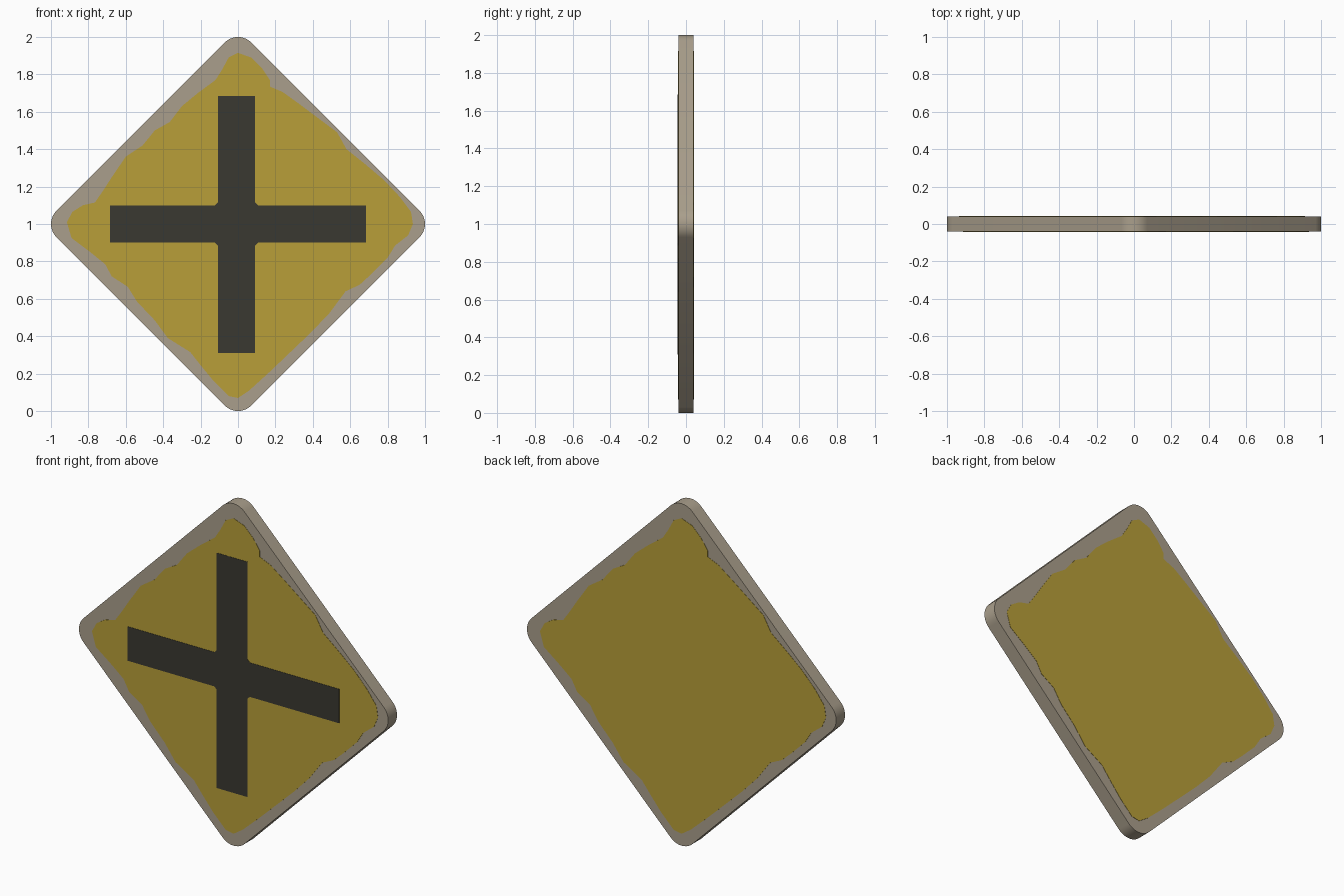
import bpy, bmesh, math

if "Cube" in bpy.data.objects:
    bpy.data.objects.remove(bpy.data.objects["Cube"])

HALF = 0.041      # half thickness of the board
SKIN = 0.0015     # thickness of the painted layers


def material(name, r, g, b):
    def lin(c):
        c /= 255
        return c / 12.92 if c <= 0.04045 else ((c + 0.055) / 1.055) ** 2.4
    m = bpy.data.materials.new(name)
    m.diffuse_color = (lin(r), lin(g), lin(b), 1)
    m.use_nodes = True
    m.node_tree.nodes["Principled BSDF"].inputs["Base Color"].default_value = m.diffuse_color
    return m


def prism(name, outline, y0, y1, mat):
    """Extrude an (x, z) outline from y0 to y1."""
    bm = bmesh.new()
    face = bm.faces.new([bm.verts.new((x, y0, z)) for x, z in outline])
    ext = bmesh.ops.extrude_face_region(bm, geom=[face], use_keep_orig=True)
    for v in ext["geom"]:
        if isinstance(v, bmesh.types.BMVert):
            v.co.y = y1
    bmesh.ops.recalc_face_normals(bm, faces=bm.faces)
    bmesh.ops.triangulate(bm, faces=[f for f in bm.faces if len(f.verts) > 4])
    me = bpy.data.meshes.new(name)
    bm.to_mesh(me)
    bm.free()
    me.materials.append(mat)
    ob = bpy.data.objects.new(name, me)
    bpy.context.collection.objects.link(ob)
    return ob


bare = material("bare_metal", 170, 159, 140)
yellow = material("yellow_paint", 184, 159, 57)
black = material("black_paint", 58, 56, 49)

# Diamond board with rounded corners
R, STEPS = 0.10, 10
centre = 1 - R
board_outline = []
for k in range(4):
    a = k * math.pi / 2
    cx, cz = centre * math.cos(a), 1 + centre * math.sin(a)
    for i in range(STEPS + 1):
        t = a - math.pi / 4 + math.pi / 2 * i / STEPS
        board_outline.append((cx + R * math.cos(t), cz + R * math.sin(t)))
board = prism("sign_board", board_outline, -HALF, HALF, bare)
bpy.context.view_layer.objects.active = board
board.select_set(True)
bpy.ops.object.shade_smooth_by_angle(angle=math.radians(30))

# Worn edge of the yellow paint, clockwise from the top (x, z)
worn = [(0, 1.915), (.07, 1.89), (.13, 1.83), (.17, 1.77), (.17, 1.735), (.24, 1.705),
        (.33, 1.64), (.45, 1.55), (.53, 1.49), (.58, 1.40), (.68, 1.32), (.78, 1.235),
        (.865, 1.145), (.925, 1.065), (.935, 1.0), (.91, .94), (.84, .885), (.80, .82),
        (.71, .73), (.65, .675), (.575, .64), (.49, .525), (.39, .42), (.28, .315),
        (.17, .21), (.06, .11), (0, .07), (-.05, .08), (-.13, .16), (-.20, .245),
        (-.255, .315), (-.375, .39), (-.445, .485), (-.54, .585), (-.59, .665),
        (-.675, .72), (-.71, .785), (-.79, .85), (-.89, .925), (-.915, 1.01),
        (-.885, 1.065), (-.83, 1.10), (-.765, 1.115), (-.72, 1.18), (-.675, 1.25),
        (-.60, 1.36), (-.51, 1.42), (-.445, 1.50), (-.365, 1.545), (-.30, 1.63),
        (-.215, 1.70), (-.12, 1.77), (-.085, 1.825), (-.05, 1.89)]
prism("front_yellow_paint", worn, -HALF + 0.001, -HALF - SKIN, yellow)
# The back repeats the front, turned half way round the vertical axis
prism("back_yellow_paint", [(-x, z) for x, z in worn],
      HALF - 0.001, HALF + SKIN, yellow)

# Black crossroads symbol with slightly filled inner corners
L, Rr, B, T, C = -.107, .092, .90, 1.10, .015
X0, X1, Z0, Z1 = -.685, .685, .31, 1.685
cross = [(L, Z1), (Rr, Z1), (Rr, T + C), (Rr + C, T), (X1, T), (X1, B),
         (Rr + C, B), (Rr, B - C), (Rr, Z0), (L, Z0), (L, B - C), (L - C, B),
         (X0, B), (X0, T), (L - C, T), (L, T + C)]
prism("crossroads_symbol", cross, -HALF + 0.001, -HALF - 2 * SKIN, black)
